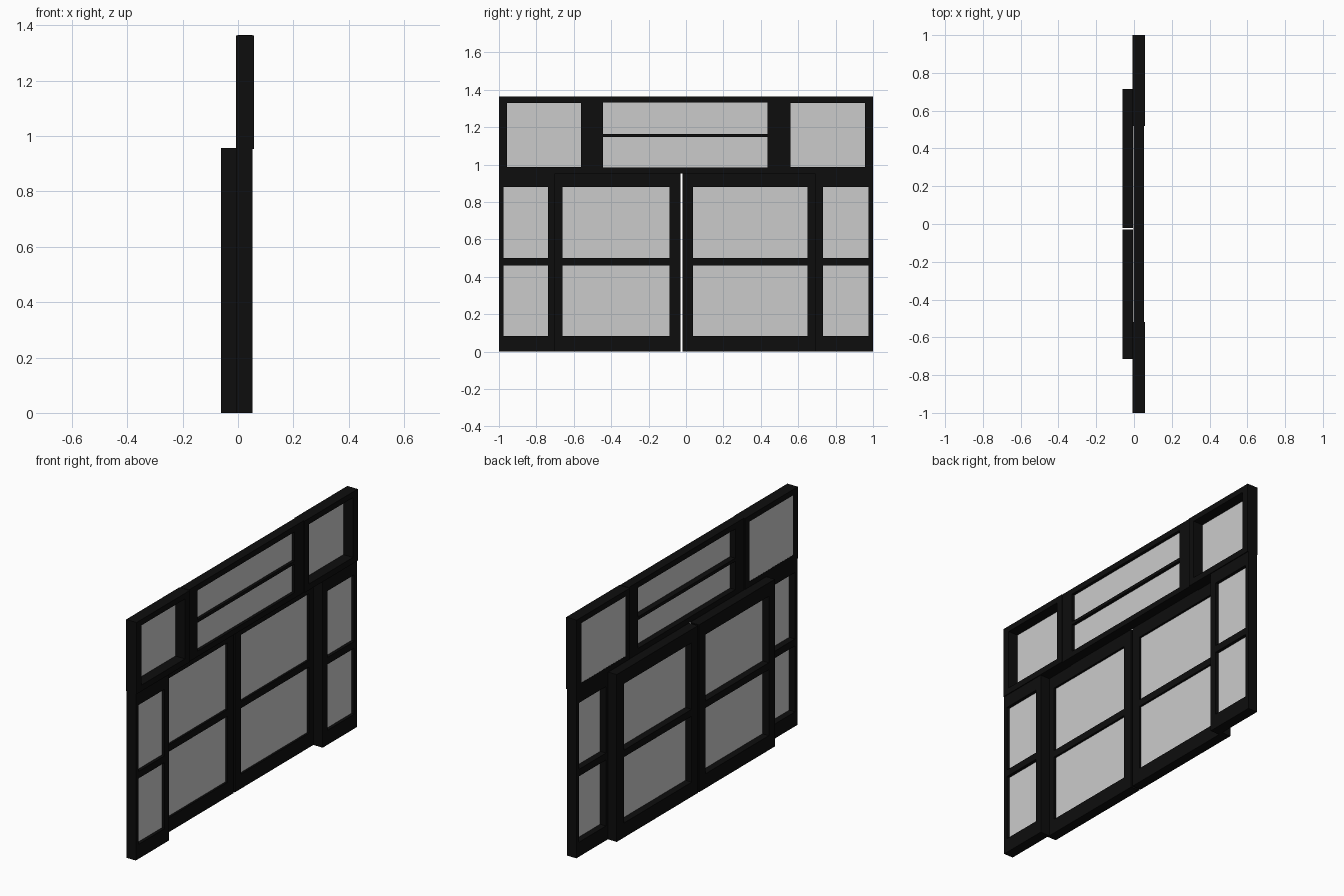
import bpy, bmesh

if "Cube" in bpy.data.objects:
    bpy.data.objects.remove(bpy.data.objects["Cube"])


def material(name, color):
    m = bpy.data.materials.new(name)
    m.diffuse_color = color
    m.use_nodes = True
    m.node_tree.nodes["Principled BSDF"].inputs["Base Color"].default_value = m.diffuse_color
    return m


BLACK = material("black_metal", (0.004, 0.004, 0.004, 1))


def make_object(name, bm, mat=None):
    bmesh.ops.remove_doubles(bm, verts=bm.verts, dist=1e-5)
    bmesh.ops.recalc_face_normals(bm, faces=bm.faces)
    me = bpy.data.meshes.new(name)
    bm.to_mesh(me)
    bm.free()
    ob = bpy.data.objects.new(name, me)
    bpy.context.collection.objects.link(ob)
    if mat:
        me.materials.append(mat)
    return ob


def grid_frame(name, xs, ys, zs):
    """Frame on a y/z grid of lines; every odd/odd cell is a window opening."""
    bm = bmesh.new()
    x0, x1 = xs
    ny, nz = len(ys) - 1, len(zs) - 1

    def solid(i, k):
        return 0 <= i < ny and 0 <= k < nz and not (i % 2 and k % 2)

    def quad(*pts):
        bm.faces.new([bm.verts.new(p) for p in pts])

    for i in range(ny):
        for k in range(nz):
            if not solid(i, k):
                continue
            a, b, c, d = ys[i], ys[i + 1], zs[k], zs[k + 1]
            for x in xs:
                quad((x, a, c), (x, b, c), (x, b, d), (x, a, d))
            for y, n in ((a, i - 1), (b, i + 1)):
                if not solid(n, k):
                    quad((x0, y, c), (x1, y, c), (x1, y, d), (x0, y, d))
            for z, n in ((c, k - 1), (d, k + 1)):
                if not solid(i, n):
                    quad((x0, a, z), (x1, a, z), (x1, b, z), (x0, b, z))
    return make_object(name, bm, BLACK)


def glass(name, x, ys, zs, t=0.004):
    """One thin pane in each opening of the frame."""
    bm = bmesh.new()
    for i in range(1, len(ys) - 1, 2):
        for k in range(1, len(zs) - 1, 2):
            r = bmesh.ops.create_cube(bm, size=1)
            a, b, c, d = ys[i], ys[i + 1], zs[k], zs[k + 1]
            bmesh.ops.scale(bm, vec=(t, b - a, d - c), verts=r["verts"])
            bmesh.ops.translate(bm, vec=(x, (a + b) / 2, (c + d) / 2), verts=r["verts"])
    return make_object(name, bm)


def window(name, xs, glass_x, ys, zs):
    grid_frame(name + "_frame", xs, ys, zs)
    glass(name + "_glass", glass_x, ys, zs)


# Sliding door leaves
door_z = (0, 0.083, 0.46, 0.50, 0.88, 0.957)
window("left_door", (-0.062, -0.006), -0.020, (-0.715, -0.66, -0.088, -0.03), door_z)
window("right_door", (-0.062, -0.006), -0.020, (-0.02, 0.037, 0.65, 0.715), door_z)

# Fixed side lights
side_z = (0, 0.083, 0.46, 0.50, 0.88, 0.955)
window("left_sidelight", (-0.006, 0.053), 0.033, (-1, -0.977, -0.738, -0.70), side_z)
window("right_sidelight", (-0.006, 0.053), 0.033, (0.69, 0.732, 0.975, 1), side_z)

# Upper corner windows, glazed flush with the door side
top_z = (0.953, 0.988, 1.33, 1.363)
window("left_upper", (-0.008, 0.058), -0.005, (-1, -0.957, -0.562, -0.52), top_z)
window("right_upper", (-0.008, 0.058), -0.005, (0.52, 0.558, 0.957, 1), top_z)

# Central transom with a thin middle bar
window("transom", (-0.002, 0.053), 0.034, (-0.52, -0.443, 0.437, 0.52),
       (0.953, 0.985, 1.147, 1.165, 1.332, 1.365))
